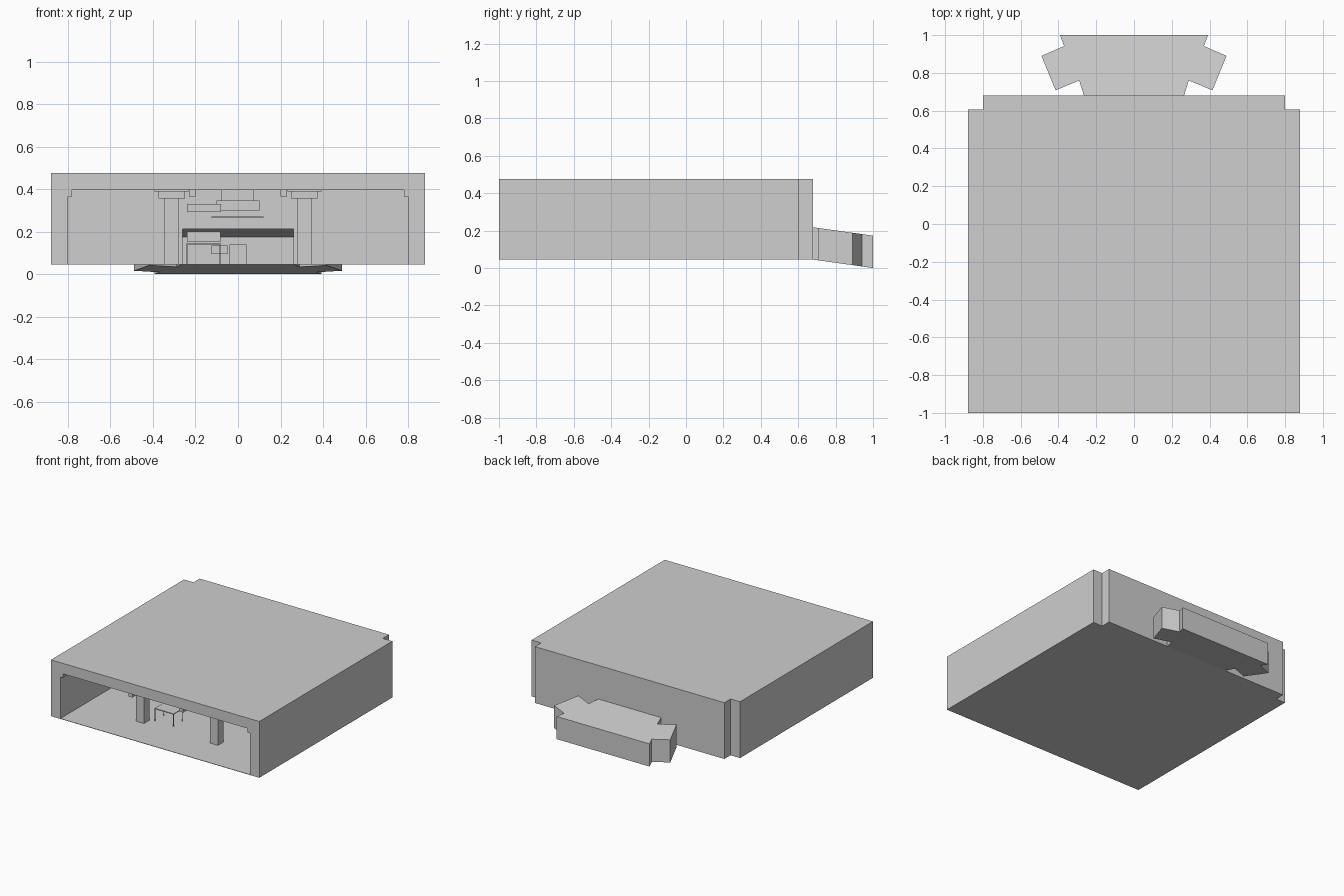
import bpy, bmesh

if "Cube" in bpy.data.objects:
    bpy.data.objects.remove(bpy.data.objects["Cube"], do_unlink=True)

GREY = (0.62, 0.62, 0.62, 1)
grey = bpy.data.materials.new("light grey")
grey.use_nodes = True
grey.diffuse_color = GREY
grey.node_tree.nodes["Principled BSDF"].inputs["Base Color"].default_value = GREY


def finish(name, bm):
    bmesh.ops.recalc_face_normals(bm, faces=bm.faces)
    mesh = bpy.data.meshes.new(name)
    bm.to_mesh(mesh)
    bm.free()
    mesh.materials.append(grey)
    obj = bpy.data.objects.new(name, mesh)
    bpy.context.collection.objects.link(obj)
    return obj


def prism(name, plan, z0, z1, slope=0.0, y0=0.0, open_front=False):
    """Extrude a plan; slope tilts the top and bottom along y."""
    bm = bmesh.new()
    base = bm.faces.new([bm.verts.new((x, y, z0)) for x, y in plan])
    out = bmesh.ops.extrude_face_region(bm, geom=[base], use_keep_orig=True)
    for v in out["geom"]:
        if isinstance(v, bmesh.types.BMVert):
            v.co.z = z1
    for v in bm.verts:
        v.co.z += slope * (v.co.y - y0)
    bmesh.ops.recalc_face_normals(bm, faces=bm.faces)
    if open_front:
        front = min((f for f in bm.faces if abs(f.normal.y) > 0.99),
                    key=lambda f: f.calc_center_median().y)
        bmesh.ops.delete(bm, geom=[front], context='FACES')
    return finish(name, bm)


def box(name, x, y, z):
    plan = [(x[0], y[0]), (x[1], y[0]), (x[1], y[1]), (x[0], y[1])]
    return prism(name, plan, z[0], z[1])


def mirrored(half):
    return half + [(-x, y) for x, y in reversed(half)]


# Hall with notched rear corners, hollowed from the front, rear doorway
hall = prism("hall_shell", mirrored(
    [(0.88, -1), (0.88, 0.605), (0.8, 0.605), (0.8, 0.68)]), 0.045, 0.475)
cutters = [box("cavity_cutter", (-0.8, 0.8), (-1.1, 0.6), (0.048, 0.395)),
           box("doorway_cutter", (-0.262, 0.262), (0.55, 0.75), (0.048, 0.212))]
for cutter in cutters:
    cutter.hide_render = True
    cutter.hide_viewport = True
    cutter.display_type = 'WIRE'
    mod = hall.modifiers.new(cutter.name, 'BOOLEAN')
    mod.operation = 'DIFFERENCE'
    mod.solver = 'EXACT'
    mod.object = cutter

# Sloping rear annex with angled side wings, open to the hall
prism("rear_annex", mirrored(
    [(0.265, 0.68), (0.29, 0.76), (0.415, 0.708), (0.49, 0.89),
     (0.37, 0.942), (0.392, 1.0)]),
    0.045, 0.218, slope=-0.14, y0=0.68, open_front=True)

# Pillars, capitals and ceiling brackets on both sides
for side, s in (("left", 1), ("right", -1)):
    def pair(name, a, b, y, z):
        box(f"{side}_{name}", sorted((s * a, s * b)), y, z)
    pair("pillar", 0.28, 0.345, (-0.735, -0.67), (0.048, 0.355))
    pair("capital", 0.25, 0.375, (-0.765, -0.64), (0.355, 0.388))
    pair("capital_plate", 0.232, 0.393, (-0.783, -0.622), (0.388, 0.395))
    pair("wall_bracket", 0.78, 0.8, (-1, 0.6), (0.365, 0.395))
    pair("ceiling_bracket", 0.2, 0.23, (-0.99, -0.94), (0.365, 0.395))

# Table with thin legs
box("table_top", (-0.242, -0.082), (-0.66, -0.55), (0.14, 0.146))
for x in (-0.242, -0.086):
    for y in (-0.66, -0.554):
        box("table_leg", (x, x + 0.004), (y, y + 0.004), (0.048, 0.14))

# Furniture and hanging boxes deeper inside
box("cabinet", (-0.04, 0.04), (0.1, 0.18), (0.048, 0.138))
box("small_shelf", (-0.125, -0.05), (0.1, 0.17), (0.095, 0.135))
box("wall_case", (-0.24, -0.082), (0.1, 0.2), (0.15, 0.2))
box("hanging_post", (-0.08, 0.075), (-0.1, 0.05), (0.345, 0.395))
box("hanging_box", (-0.1, 0.1), (-0.12, 0.07), (0.3, 0.345))
box("hanging_case", (-0.24, -0.08), (-0.2, -0.13), (0.293, 0.33))
box("hanging_tray", (-0.125, 0.12), (-0.14, 0.09), (0.264, 0.27))
